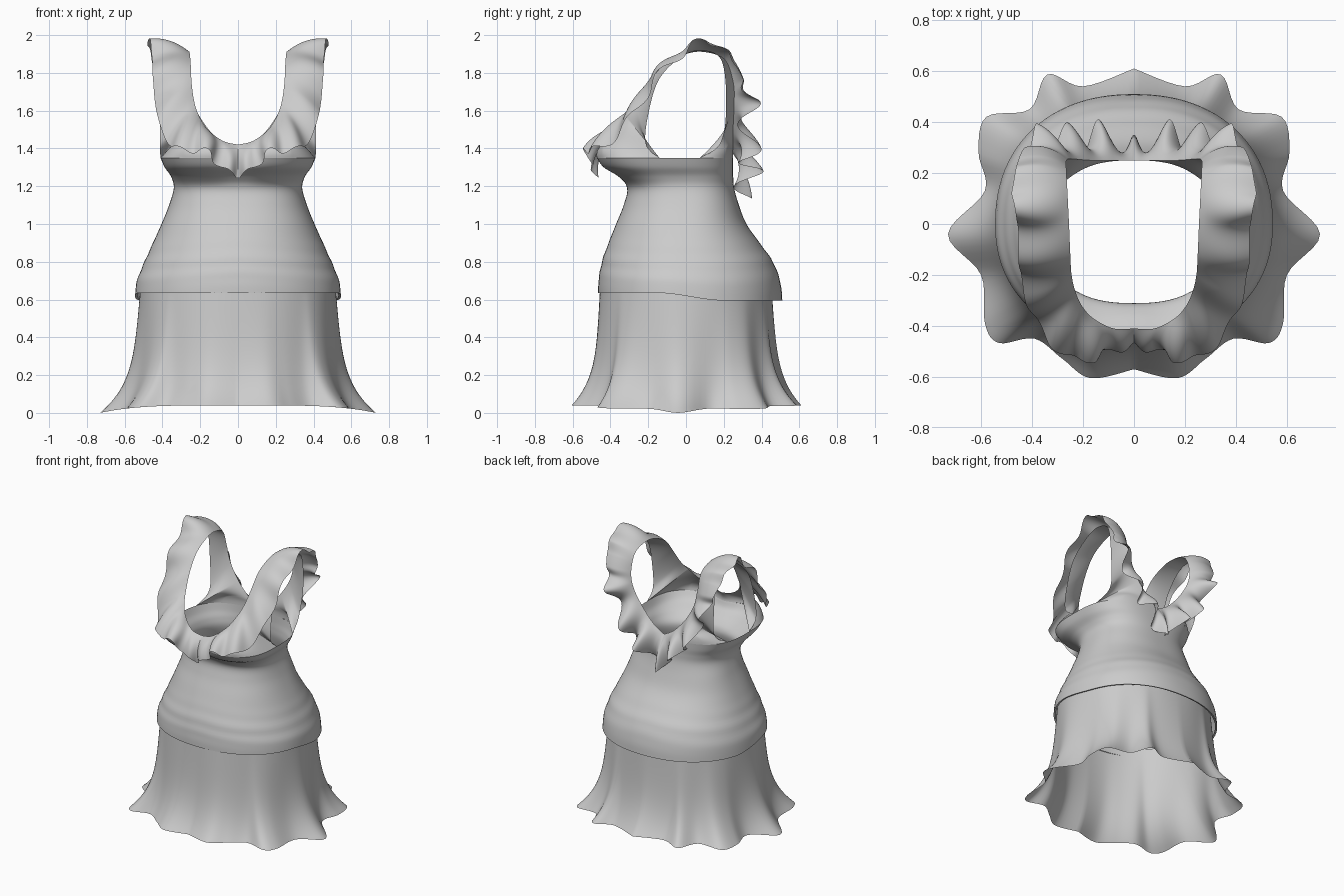
import bpy
import math
from mathutils import Vector

cube = bpy.data.objects.get("Cube")
if cube:
    bpy.data.objects.remove(cube, do_unlink=True)

cloth = bpy.data.materials.new("light_grey_cloth")
cloth.use_nodes = True
GREY = (0.6, 0.6, 0.6, 1)
cloth.diffuse_color = GREY
shader = next(n for n in cloth.node_tree.nodes if n.type == "BSDF_PRINCIPLED")
shader.inputs["Base Color"].default_value = GREY
shader.inputs["Roughness"].default_value = 0.8


def clamp(v):
    return min(max(v, 0), 1)


def spline(points, u):
    """Smooth curve through the points; u runs from 0 to len(points) - 1."""
    last = len(points) - 1
    i = min(int(u), last - 1)
    f = u - i
    p0, p1, p2, p3 = (Vector(points[min(max(k, 0), last)]) for k in range(i - 1, i + 3))
    return p1 + 0.5 * f * (p2 - p0 + f * (2 * p0 - 5 * p1 + 4 * p2 - p3
                                          + f * (3 * (p1 - p2) + p3 - p0)))


def sample(points, count):
    return [spline(points, (len(points) - 1) * k / count) for k in range(count + 1)]


def sheet(name, rows, closed=False, mirrored=False):
    """Skin a grid of points into a smooth cloth sheet."""
    n = len(rows[0])
    faces = []
    for r in range(len(rows) - 1):
        for c in range(n if closed else n - 1):
            d = (c + 1) % n
            faces.append((r * n + c, r * n + d, (r + 1) * n + d, (r + 1) * n + c))
    mesh = bpy.data.meshes.new(name)
    mesh.from_pydata([p for row in rows for p in row], [], faces)
    mesh.materials.append(cloth)
    obj = bpy.data.objects.new(name, mesh)
    bpy.context.collection.objects.link(obj)
    bpy.ops.object.select_all(action="DESELECT")
    bpy.context.view_layer.objects.active = obj
    obj.select_set(True)
    bpy.ops.object.shade_smooth_by_angle(angle=math.radians(50))
    if mirrored:
        mod = obj.modifiers.new("mirror", "MIRROR")
        mod.use_axis[0] = True
        mod.merge_threshold = 0.002


def power(v, e):
    return math.copysign(abs(v) ** e, v)


def ring_point(ring, angle):
    """Point on a body cross-section: height, half width, front, back, centre, squareness."""
    z, w, front, back, yc, n = ring
    c, s = math.cos(angle), math.sin(angle)
    x = w * power(c, 2 / n)
    y = yc + ((front + yc) if s < 0 else (back - yc)) * power(s, 2 / n)
    if s < 0 and z > 1.2:  # dip between the two sides of the bust
        y += 0.3 * (z - 1.2) * math.exp(-(x / 0.1) ** 2)
    return Vector((x, y, z))


# Fitted tunic, from hem to underarm
BODY = [
    (0.62, 0.545, 0.465, 0.51, 0, 2.2),
    (0.70, 0.535, 0.462, 0.50, 0, 2.2),
    (0.80, 0.495, 0.445, 0.46, 0, 2.2),
    (0.90, 0.450, 0.410, 0.39, 0, 2.2),
    (1.00, 0.405, 0.370, 0.32, 0, 2.3),
    (1.10, 0.365, 0.330, 0.28, 0, 2.4),
    (1.19, 0.340, 0.312, 0.255, -0.03, 2.5),
    (1.25, 0.354, 0.365, 0.25, -0.07, 2.7),
    (1.30, 0.388, 0.446, 0.25, -0.12, 2.9),
    (1.35, 0.410, 0.482, 0.25, -0.14, 3),
]
SIDES = 96
tunic = []
for ring in sample(BODY, 54):
    row = []
    for k in range(SIDES):
        p = ring_point(ring, math.tau * k / SIDES)
        # soft horizontal wrinkles over the hips
        fade = math.exp(-((p.z - 0.8) / 0.1) ** 2)
        crease = 0.004 * fade * math.sin(70 * p.z + 5 * abs(p.x))
        p.x, p.y = p.x * (1 + crease), p.y * (1 + crease)
        # hem drops toward the back
        t = clamp((p.y + 0.15) / 0.35)
        drop = 0.015 - 0.04 * t * t * (3 - 2 * t)
        p.z += drop * max(0, 1 - (ring[0] - 0.62) / 0.15)
        row.append(p)
    tunic.append(row)
lip = [Vector((p.x * 0.975, p.y * 0.975, p.z + 0.004)) for p in tunic[0]]
sheet("tunic", [lip] + tunic, closed=True)

# Flared skirt with a wavy hem
HEM = [(0, -0.57), (0.17, -0.605), (0.28, -0.53), (0.39, -0.45), (0.53, -0.467),
       (0.585, -0.39), (0.60, -0.2), (0.73, -0.04), (0.585, 0.13), (0.61, 0.28),
       (0.58, 0.42), (0.41, 0.45), (0.34, 0.587), (0.2, 0.54), (0, 0.61)]
WAIST = (0.7, 0.513, 0.453, 0.45, 0, 2.2)
hem = sample(HEM, 84)
skirt = []
for r in range(31):
    u = r / 30
    row = []
    for h in hem:
        top = ring_point(WAIST, math.atan2(h.y / 0.6, h.x / 0.7))
        out = 0.3 * u + 0.7 * u ** 5
        hem_z = 0.04 * (1 - min(1, h.x / 0.73) ** 4)
        row.append((top.x + (h.x - top.x) * out, top.y + (h.y - top.y) * out,
                    top.z + (hem_z - top.z) * u))
    skirt.append(row)
sheet("skirt", skirt, mirrored=True)

# Neckline, front centre over the shoulder to back centre
NECK = [(0, -0.41, 1.42), (0.08, -0.41, 1.44), (0.16, -0.37, 1.5), (0.205, -0.32, 1.57),
        (0.23, -0.265, 1.64), (0.245, -0.2, 1.74), (0.25, -0.12, 1.84), (0.255, 0, 1.9),
        (0.26, 0.1, 1.91), (0.265, 0.205, 1.87), (0.265, 0.25, 1.75), (0.24, 0.255, 1.64),
        (0.17, 0.25, 1.52), (0.08, 0.25, 1.42), (0, 0.25, 1.37)]

# Armhole edge between the front and back ends of the underarm line
def underarm(degrees):
    return ring_point(BODY[-1], math.radians(degrees))


ARMHOLE = [underarm(0), (0.414, -0.212, 1.42), (0.41, -0.2, 1.58), (0.40, -0.14, 1.77),
           (0.385, -0.01, 1.895), (0.38, 0.1, 1.92), (0.38, 0.19, 1.86),
           (0.375, 0.213, 1.64), (0.36, 0.185, 1.43), underarm(24)]


def lower_edge(t):
    """Outer edge of the upper bodice, matched to the neckline."""
    if t < 3:
        return underarm(spline([(-90, 0), (-74, 0), (-48, 0), (0, 0)], t)[0])
    if t > 12:
        return underarm(spline([(24, 0), (57, 0), (90, 0)], t - 12)[0])
    return spline(ARMHOLE, t - 3)


STEPS = 280
neck = sample(NECK, STEPS)
upper = []
for s in (k / 12 for k in range(13)):
    row = []
    for i, a in enumerate(neck):
        t = 14 * i / STEPS
        b = lower_edge(t)
        middle = (a + b) / 2
        # cloth leaves the underarm line upright, rounding over the bust
        rise = b + Vector((b.x * 0.2, min(b.y, 0) * 0.5, 1)) * 0.4 * (a - b).length
        control = middle.lerp(rise, max(clamp((3 - t) / 1.2), clamp(t - 12)))
        row.append(b.lerp(control, s).lerp(control.lerp(a, s), s))
    upper.append(row)
sheet("bodice_and_straps", upper, mirrored=True)

# Ruffle gathered along the neckline, hanging free at its outer edge
FRILL = [(0, -0.48, 1.25), (0.085, -0.495, 1.3), (0.17, -0.535, 1.385), (0.27, -0.515, 1.39),
         (0.37, -0.41, 1.43), (0.43, -0.27, 1.59), (0.45, -0.16, 1.77), (0.455, -0.02, 1.9),
         (0.475, 0.1, 1.975), (0.465, 0.21, 1.9), (0.43, 0.3, 1.77), (0.365, 0.335, 1.6),
         (0.245, 0.335, 1.37), (0.13, 0.345, 1.27), (0, 0.285, 1.13)]
frill = sample(FRILL, STEPS)


def fold(t):
    """Depth of the ruffle folds: broad along the straps, deep behind."""
    if t > 9.5:
        return 0.065 * clamp((t - 10) / 0.7) * math.cos(math.tau * (t - 14) / 1.07)
    if t < 2:
        return 0.02 * math.cos(math.tau * (t - 2) / 1.33)
    return 0.02 * math.cos(math.tau * (t - 2) / 1.4) * min(1, (9.5 - t) * 2)


ruffle = []
for s in (k / 12 for k in range(13)):
    row = []
    for i, (a, b) in enumerate(zip(neck, frill)):
        t = 14 * i / STEPS
        along = frill[min(i + 1, STEPS)] - frill[max(i - 1, 0)]
        out = -along.cross(b - a).normalized()
        out = out.lerp(Vector((0, 1, 0)), clamp(t - 9.5))
        p = a.lerp(b, s) + out * (fold(t) * s ** 1.2 + 0.1 * s * (1 - s))
        if i in (0, STEPS):
            p.x = 0
        row.append(p)
    ruffle.append(row)
sheet("neck_ruffle", ruffle, mirrored=True)
